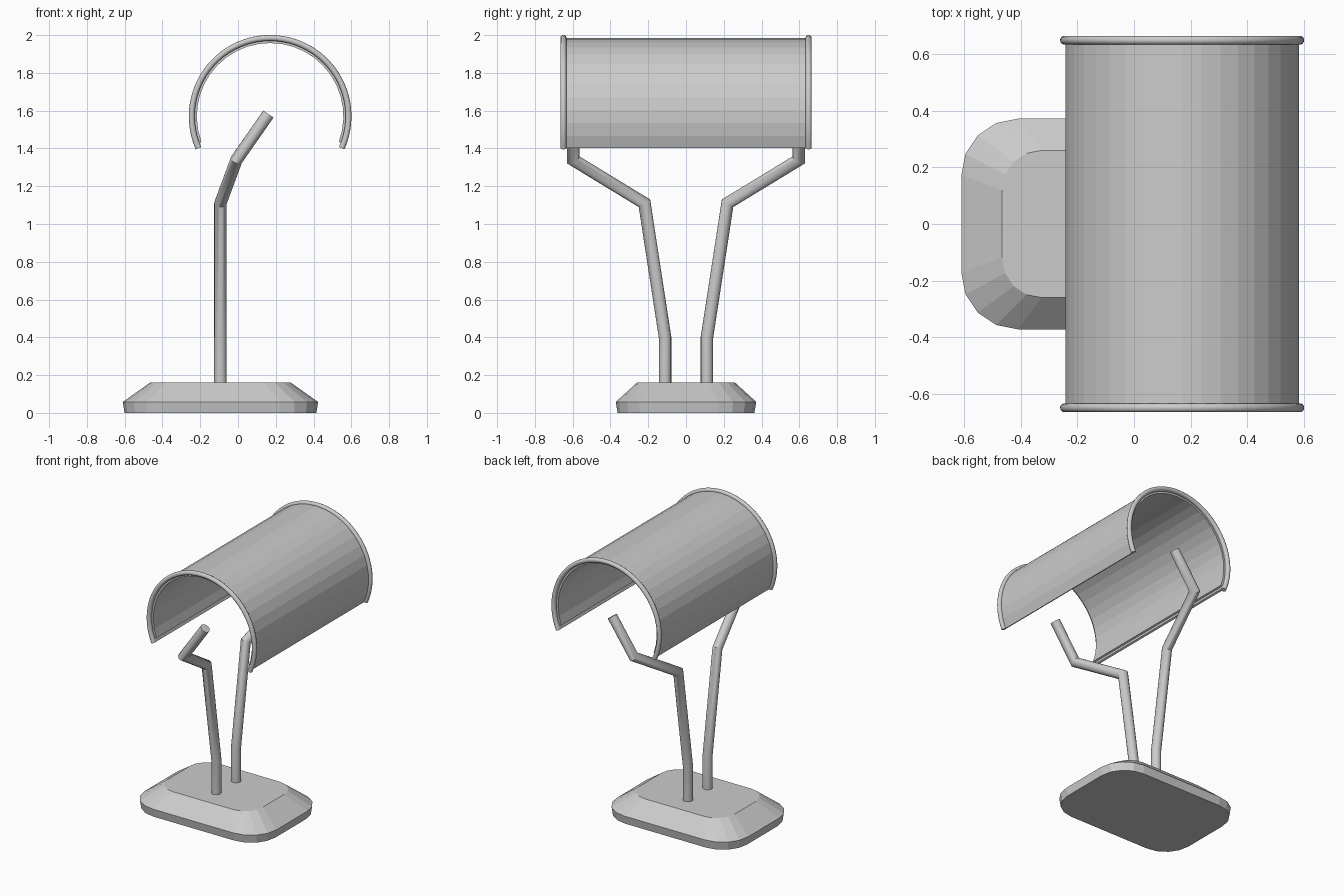
import bpy
import bmesh
from math import sin, cos, pi, radians
from mathutils import Vector

cube = bpy.data.objects.get("Cube")
if cube:
    bpy.data.objects.remove(cube, do_unlink=True)

grey = bpy.data.materials.new("light grey")
grey.use_nodes = True
colour = (0.6, 0.6, 0.6, 1)
grey.diffuse_color = colour
grey.node_tree.nodes["Principled BSDF"].inputs["Base Color"].default_value = colour


def loft(name, rings, closed=False, smooth=None):
    """Skin equal-length closed rings; cap both ends unless the loft closes on itself."""
    bm = bmesh.new()
    loops = [[bm.verts.new(p) for p in ring] for ring in rings]
    n = len(loops[0])
    pairs = list(zip(loops, loops[1:]))
    if closed:
        pairs.append((loops[-1], loops[0]))
    for a, b in pairs:
        for i in range(n):
            j = (i + 1) % n
            bm.faces.new((a[i], a[j], b[j], b[i]))
    if not closed:
        bm.faces.new(loops[0])
        bm.faces.new(loops[-1])
    bmesh.ops.recalc_face_normals(bm, faces=bm.faces)
    mesh = bpy.data.meshes.new(name)
    bm.to_mesh(mesh)
    bm.free()
    mesh.materials.append(grey)
    obj = bpy.data.objects.new(name, mesh)
    bpy.context.collection.objects.link(obj)
    if smooth:
        bpy.ops.object.select_all(action='DESELECT')
        obj.select_set(True)
        bpy.context.view_layer.objects.active = obj
        bpy.ops.object.shade_smooth_by_angle(angle=radians(smooth))
    return obj


def rounded_rect(hx, hy, r, z, cx, steps=4):
    """Rounded rectangle outline at height z."""
    points = []
    for k, (sx, sy) in enumerate([(1, 1), (-1, 1), (-1, -1), (1, -1)]):
        for i in range(steps + 1):
            a = (k + i / steps) * pi / 2
            points.append((cx + sx * (hx - r) + r * cos(a), sy * (hy - r) + r * sin(a), z))
    return points


def tube(name, path, radius, sides=16, smooth=40):
    """Round tube with mitred bends."""
    path = [Vector(p) for p in path]
    dirs = [(b - a).normalized() for a, b in zip(path, path[1:])]
    u = dirs[0].orthogonal().normalized()
    v = dirs[0].cross(u)
    ring = [path[0] + radius * (u * cos(t) + v * sin(t))
            for t in (2 * pi * i / sides for i in range(sides))]
    rings = [ring]
    for i, d in enumerate(dirs):
        nxt = dirs[i + 1] if i + 1 < len(dirs) else d
        normal = (d + nxt).normalized()
        # Slide every ring point along the segment onto the mitre plane
        ring = [p + d * ((path[i + 1] - p).dot(normal) / d.dot(normal)) for p in ring]
        rings.append(ring)
    return loft(name, rings, smooth=smooth)


# Base with sloped shoulders
BASE_X = -0.093
loft("base", [rounded_rect(0.508, 0.362, 0.19, 0, BASE_X),
              rounded_rect(0.517, 0.372, 0.2, 0.058, BASE_X),
              rounded_rect(0.373, 0.26, 0.14, 0.16, BASE_X)])

# Bent support arms
for side, label in ((1, "back"), (-1, "front")):
    tube(label + "_arm", [(BASE_X, side * 0.111, 0.14), (BASE_X, side * 0.111, 0.4),
                          (BASE_X, side * 0.22, 1.11), (-0.008, side * 0.598, 1.34),
                          (0.161, side * 0.598, 1.582)], 0.033)

# Open half-round shade
CX, CZ = 0.17, 1.57


def arc(radius, overhang, steps, y):
    low = radians(-overhang)
    return [(CX + radius * cos(a), y, CZ + radius * sin(a))
            for a in (low + (pi - 2 * low) * i / steps for i in range(steps + 1))]


def arched_sheet(name, outer, inner, overhang, half_length):
    loft(name, [arc(outer, overhang, 24, y) + arc(inner, overhang, 24, y)[::-1]
                for y in (-half_length, half_length)])


arched_sheet("shade", 0.414, 0.401, 24, 0.645)
arched_sheet("shade_liner", 0.402, 0.388, 20.5, 0.64)

# Rolled rims at both ends of the shade
for side, label in ((1, "back"), (-1, "front")):
    tube(label + "_rim", arc(0.415, 24, 48, side * 0.649), 0.016, sides=12)
